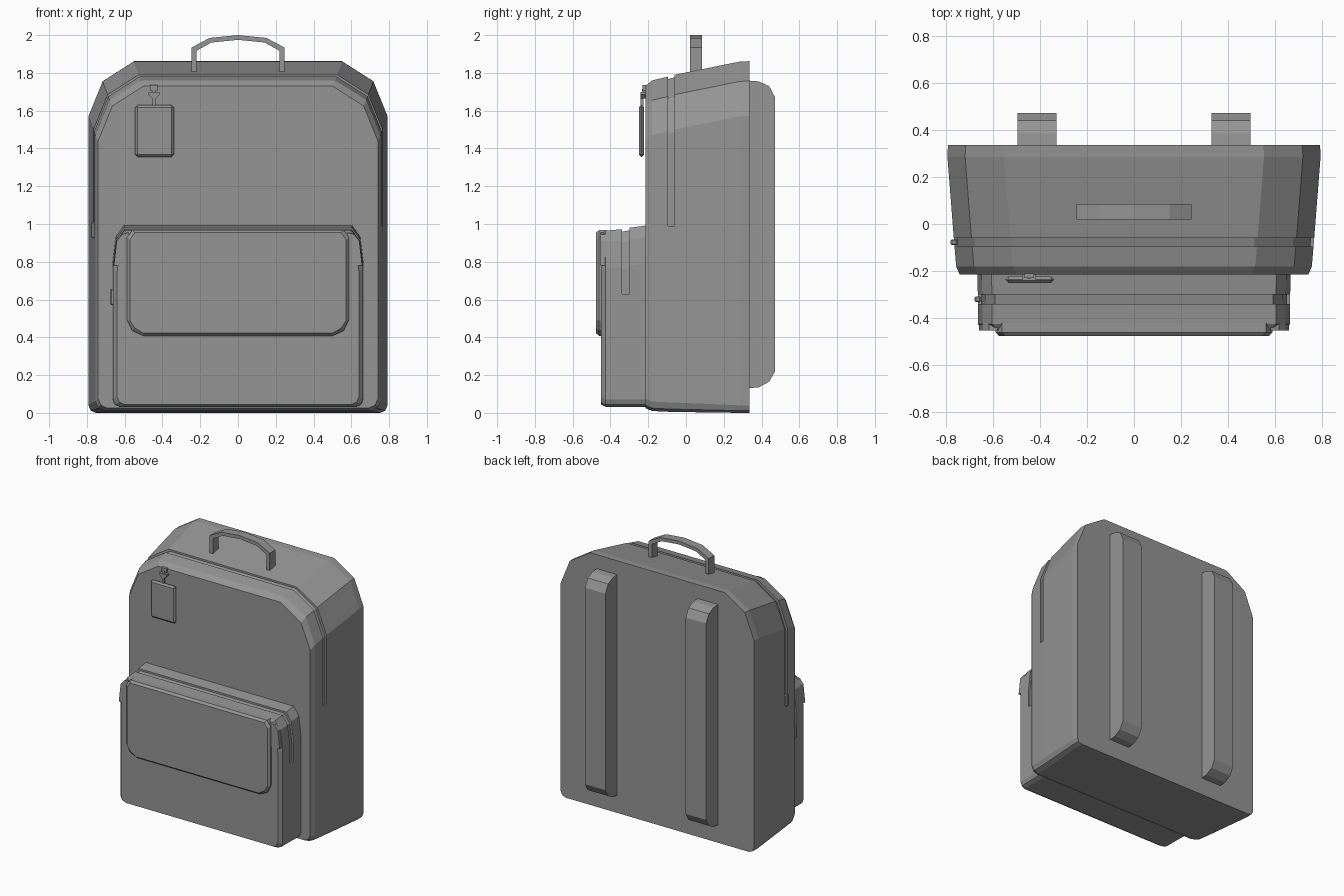
import bpy, bmesh

cube = bpy.data.objects.get("Cube")
if cube:
    bpy.data.objects.remove(cube, do_unlink=True)

grey = bpy.data.materials.new("plain grey")
grey.use_nodes = True
grey.diffuse_color = (0.3, 0.3, 0.3, 1)
grey.node_tree.nodes["Principled BSDF"].inputs["Base Color"].default_value = (0.3, 0.3, 0.3, 1)


def finish(name, bm):
    bmesh.ops.remove_doubles(bm, verts=bm.verts, dist=0.0004)
    bmesh.ops.recalc_face_normals(bm, faces=bm.faces)
    mesh = bpy.data.meshes.new(name)
    bm.to_mesh(mesh)
    bm.free()
    mesh.materials.append(grey)
    obj = bpy.data.objects.new(name, mesh)
    bpy.context.collection.objects.link(obj)
    return obj


def loft(name, sections):
    """Skin closed rings that share a point count, and cap both ends."""
    bm = bmesh.new()
    rings = [[bm.verts.new(p) for p in ring] for ring in sections]
    for a, b in zip(rings, rings[1:]):
        for i in range(len(a)):
            j = (i + 1) % len(a)
            bm.faces.new((a[i], a[j], b[j], b[i]))
    bm.faces.new(rings[0])
    bm.faces.new(rings[-1])
    return finish(name, bm)


def prism(name, profile, axis, lo, hi):
    """Extrude a profile along x (profile in y, z) or y (profile in x, z)."""
    place = {"x": lambda p, t: (t, p[0], p[1]), "y": lambda p, t: (p[0], t, p[1])}[axis]
    return loft(name, [[place(p, t) for p in profile] for t in (lo, hi)])


def bevel(obj, width, segments=1):
    mod = obj.modifiers.new("Bevel", "BEVEL")
    mod.width = width
    mod.segments = segments
    mod.limit_method = "ANGLE"


def box(name, x, y, z, width=0):
    obj = prism(name, [(x[0], z[0]), (x[1], z[0]), (x[1], z[1]), (x[0], z[1])], "y", *y)
    if width:
        bevel(obj, width)
    return obj


def mirrored(half):
    return half + [(-x, z) for x, z in reversed(half)]


def arch(y, w, top, base, corner, cuts, zip_end, inset=0):
    """Bag outline with cut shoulders; inset sinks the part above the zip end."""
    half = [(w - corner, base), (w - corner * 0.3, base + corner * 0.3), (w, base + corner),
            (w, zip_end), (w - inset, zip_end)]
    half += [(w - inset - dx, top - inset - dz) for dx, dz in cuts]
    return [(x, y, z) for x, z in mirrored(half)]


# Main compartment with a sunken zip channel over the top
shoulders = [(0, 0.29), (0.075, 0.105), (0.24, 0)]
body = [(-0.215, 0.74, 1.73, 0.025, 0.05, 0), (-0.18, 0.755, 1.76, 0.01, 0.05, 0),
        (-0.095, 0.762, 1.78, 0.006, 0.05, 0), (-0.095, 0.762, 1.78, 0.006, 0.05, 0.013),
        (-0.06, 0.765, 1.79, 0.005, 0.05, 0.013), (-0.06, 0.765, 1.79, 0.005, 0.05, 0),
        (0.285, 0.792, 1.86, 0.0, 0.04, 0), (0.335, 0.79, 1.862, 0.0, 0.04, 0)]
loft("main_compartment", [arch(y, w, t, b, c, shoulders, 0.99, i) for y, w, t, b, c, i in body])

# Front pocket with its own zip channel
pocket_cuts = [(0, 0.2), (0.018, 0.06), (0.06, 0)]
pocket = [(-0.45, 0.64, 0.945, 0.045, 0.04, 0), (-0.425, 0.662, 0.965, 0.032, 0.04, 0),
          (-0.34, 0.662, 0.972, 0.032, 0.04, 0), (-0.34, 0.662, 0.972, 0.032, 0.04, 0.013),
          (-0.30, 0.663, 0.98, 0.032, 0.04, 0.013), (-0.30, 0.663, 0.98, 0.032, 0.04, 0),
          (-0.21, 0.665, 0.992, 0.032, 0.04, 0)]
loft("front_pocket", [arch(y, w, t, b, c, pocket_cuts, 0.63, i) for y, w, t, b, c, i in pocket])

# Flap over the pocket, with a chamfered front rim
def flap_ring(y, inset):
    half = [(0.50, 0.408 + inset), (0.56 - inset, 0.435 + inset), (0.587 - inset, 0.49),
            (0.587 - inset, 0.93 - inset), (0.56 - inset, 0.968 - inset)]
    return [(x, y, z) for x, z in mirrored(half)]

loft("pocket_flap", [flap_ring(-0.42, 0), flap_ring(-0.46, 0), flap_ring(-0.476, 0.014)])

for side, name in ((1, "left"), (-1, "right")):
    # Tabs at the upper pocket corners
    tab = [(0.58, 0.78), (0.657, 0.78), (0.642, 0.91), (0.615, 0.945), (0.58, 0.955)]
    prism(name + "_pocket_tab", [(x * side, z) for x, z in tab], "y", -0.453, -0.42)

    # Shoulder straps on the back
    strap = [(0.32, 1.76), (0.385, 1.755), (0.44, 1.73), (0.472, 1.67),
             (0.472, 0.22), (0.44, 0.165), (0.385, 0.135), (0.32, 0.13)]
    prism(name + "_shoulder_strap", strap, "x", 0.328 * side, 0.495 * side)

# Carry handle
outer = [(0.245, 1.80), (0.245, 1.935), (0.15, 1.985), (0, 2.0)]
inner = [(0, 1.975), (0.14, 1.961), (0.22, 1.917), (0.22, 1.80)]
handle = outer + [(-x, z) for x, z in reversed(outer[:-1])]
handle += [(-x, z) for x, z in reversed(inner)] + inner[1:]
prism("carry_handle", handle, "y", 0.02, 0.085)

# Hanging tag with its loop
box("tag", (-0.545, -0.34), (-0.25, -0.222), (1.355, 1.63), 0.013)
box("tag_stem", (-0.453, -0.437), (-0.24, -0.225), (1.62, 1.68))
prism("tag_clip", [(-0.455, 1.665), (-0.435, 1.665), (-0.415, 1.685), (-0.415, 1.698),
                   (-0.475, 1.698), (-0.475, 1.685)], "y", -0.24, -0.21)
box("tag_loop", (-0.465, -0.425), (-0.23, -0.19), (1.705, 1.735))
box("tag_link", (-0.453, -0.437), (-0.232, -0.21), (1.69, 1.715))

# Zip pulls on the right side
box("main_zip_pull", (-0.778, -0.75), (-0.09, -0.065), (0.925, 1.01), 0.006)
box("pocket_zip_pull", (-0.677, -0.65), (-0.332, -0.308), (0.57, 0.655), 0.006)
